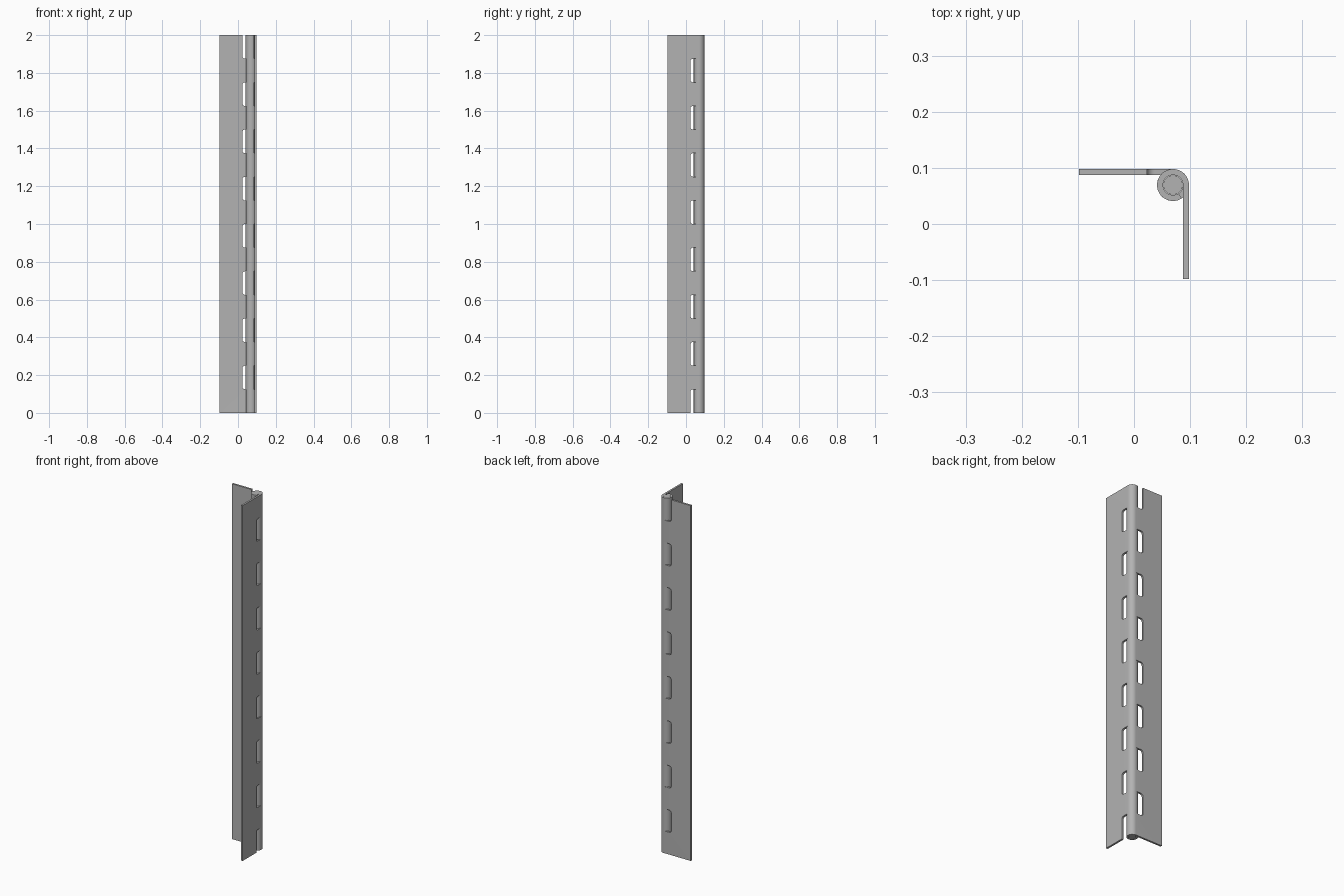
import bpy, bmesh, math

if "Cube" in bpy.data.objects:
    bpy.data.objects.remove(bpy.data.objects["Cube"], do_unlink=True)

HEIGHT, COUNT = 2.0, 16            # hinge length and number of knuckles
STEP = HEIGHT / COUNT
AXIS = 0.0695                      # pin position on x and y
R_OUT, R_IN, R_PIN = 0.0285, 0.0178, 0.0172
REACH = 0.1675                     # pin axis to free edge of a leaf
SLOT, CORNER = 0.0465, 0.014       # slot depth from the axis, corner radius

steel = bpy.data.materials.new("grey steel")
steel.use_nodes = True
GREY = (0.45, 0.45, 0.45, 1)
steel.diffuse_color = GREY
steel.node_tree.nodes["Principled BSDF"].inputs["Base Color"].default_value = GREY


def arc(cx, cy, r, start, end, n):
    """Points along an arc, angles in degrees."""
    angles = [math.radians(start + (end - start) * i / n) for i in range(n + 1)]
    return [(cx + r * math.cos(a), cy + r * math.sin(a)) for a in angles]


def prism(bm, points, offset):
    """Extrude a closed outline of 3D points along an offset."""
    face = bm.faces.new([bm.verts.new(p) for p in points])
    new = bmesh.ops.extrude_face_region(bm, geom=[face])["geom"]
    bmesh.ops.translate(bm, vec=offset, verts=[g for g in new if isinstance(g, bmesh.types.BMVert)])


def finish(name, bm):
    bmesh.ops.recalc_face_normals(bm, faces=bm.faces)
    mesh = bpy.data.meshes.new(name)
    bm.to_mesh(mesh)
    bm.free()
    mesh.materials.append(steel)
    obj = bpy.data.objects.new(name, mesh)
    bpy.context.collection.objects.link(obj)
    return obj


def smooth(obj):
    bpy.ops.object.select_all(action="DESELECT")
    obj.select_set(True)
    bpy.context.view_layer.objects.active = obj
    bpy.ops.object.shade_smooth_by_angle(angle=math.radians(35))


def leaf(name, place, first_slot):
    """Flat plate rolled around the pin, notched at every other knuckle."""
    bm = bmesh.new()
    outline = [(REACH, R_IN), (REACH, R_OUT)]
    outline += arc(0, 0, R_OUT, 90, 393, 40)
    outline += arc(0, 0, R_IN, 393, 90, 40)
    prism(bm, [(*place(u, v), 0) for u, v in outline], (0, 0, HEIGHT))
    obj = finish(name, bm)

    # Cutters with rounded corners on the plate side
    bm = bmesh.new()
    for k in range(first_slot, COUNT, 2):
        low = k * STEP if k > 0 else -0.1
        high = (k + 1) * STEP if k < COUNT - 1 else HEIGHT + 0.1
        c = SLOT - CORNER
        shape = [(-0.05, low)]
        shape += arc(c, low + CORNER, CORNER, -90, 0, 6)
        shape += arc(c, high - CORNER, CORNER, 0, 90, 6)
        shape += [(-0.05, high)]
        near, far = place(0, -0.05), place(0, 0.05)
        prism(bm, [(*place(u, -0.05), z) for u, z in shape],
              (far[0] - near[0], far[1] - near[1], 0))
    cutter = finish(name + "_slot_cutter", bm)
    cutter.hide_render = True
    mod = obj.modifiers.new("slots", "BOOLEAN")
    mod.operation, mod.solver, mod.object = "DIFFERENCE", "EXACT", cutter
    bpy.ops.object.select_all(action="DESELECT")
    obj.select_set(True)
    bpy.context.view_layer.objects.active = obj
    bpy.ops.object.modifier_apply(modifier=mod.name)
    bpy.data.objects.remove(cutter, do_unlink=True)
    smooth(obj)


# Two leaves mirrored about the diagonal through the pin
leaf("back_leaf", lambda u, v: (AXIS - u, AXIS + v), 1)
leaf("left_leaf", lambda u, v: (AXIS + v, AXIS - u), 0)

# Pin through all knuckles
bm = bmesh.new()
circle = arc(AXIS, AXIS, R_PIN, 0, 360, 40)[:-1]
prism(bm, [(x, y, 0) for x, y in circle], (0, 0, HEIGHT))
smooth(finish("hinge_pin", bm))
